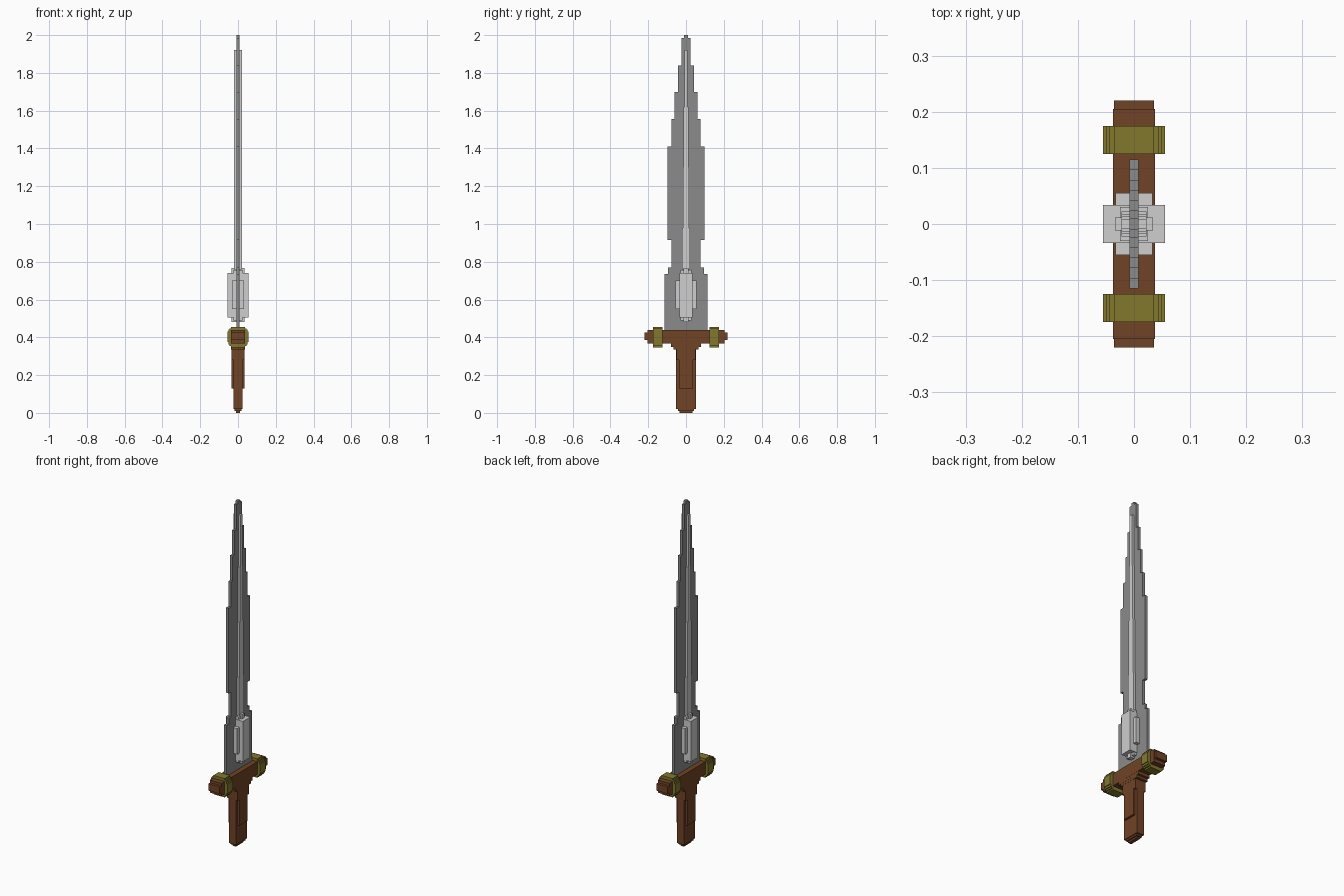
import bpy
import bmesh

cube = bpy.data.objects.get("Cube")
if cube:
    bpy.data.objects.remove(cube, do_unlink=True)


def material(name, rgb):
    mat = bpy.data.materials.new(name)
    mat.use_nodes = True
    mat.diffuse_color = (*rgb, 1)
    mat.node_tree.nodes["Principled BSDF"].inputs["Base Color"].default_value = (*rgb, 1)
    return mat


steel = material("dark steel", (0.26, 0.26, 0.26))
silver = material("pale silver", (0.62, 0.62, 0.62))
wood = material("brown wood", (0.16, 0.056, 0.019))
brass = material("aged brass", (0.225, 0.187, 0.027))


def finish(name, bm, mat):
    bmesh.ops.recalc_face_normals(bm, faces=bm.faces[:])
    mesh = bpy.data.meshes.new(name)
    bm.to_mesh(mesh)
    bm.free()
    mesh.materials.append(mat)
    obj = bpy.data.objects.new(name, mesh)
    bpy.context.collection.objects.link(obj)
    return obj


def boxes(name, mat, parts):
    """Centred blocks: half width x, half depth y, bottom z, top z."""
    bm = bmesh.new()
    for hx, hy, low, high in parts:
        verts = bmesh.ops.create_cube(bm, size=1)["verts"]
        bmesh.ops.scale(bm, vec=(2 * hx, 2 * hy, high - low), verts=verts)
        bmesh.ops.translate(bm, vec=(0, 0, (low + high) / 2), verts=verts)
    return finish(name, bm, mat)


def stepped(name, mat, levels, top, place, depth):
    """Extrude a mirrored stair outline given as (half width, bottom)."""
    side = []
    for i, (half, low) in enumerate(levels):
        high = levels[i + 1][1] if i + 1 < len(levels) else top
        side += [(half, low), (half, high)]
    outline = side + [(-a, z) for a, z in reversed(side)]
    bm = bmesh.new()
    face = bm.faces.new([bm.verts.new(place(a, z)) for a, z in outline])
    new = bmesh.ops.extrude_face_region(bm, geom=[face])["geom"]
    moved = [v for v in new if isinstance(v, bmesh.types.BMVert)]
    bmesh.ops.translate(bm, vec=depth, verts=moved)
    return finish(name, bm, mat)


# Blade: thin plate with a stair-stepped outline
stepped("blade", steel,
        [(0.115, 0.43), (0.096, 0.735), (0.078, 0.77), (0.098, 0.915),
         (0.078, 1.41), (0.06, 1.555), (0.043, 1.70), (0.025, 1.84),
         (0.01, 1.985)], 2.0,
        lambda a, z: (-0.008, a, z), (0.016, 0, 0))

# Raised central ridge narrowing toward the tip
stepped("blade_ridge", silver,
        [(0.022, 0.76), (0.017, 0.98), (0.013, 1.3), (0.009, 1.62)], 1.92,
        lambda a, z: (-0.022, a, z), (0.044, 0, 0))

# Faceted ornament at the foot of the blade
boxes("blade_ornament", silver,
      [(0.033, 0.055, 0.55, 0.70), (0.055, 0.034, 0.505, 0.74),
       (0.034, 0.012, 0.48, 0.767), (0.025, 0.03, 0.49, 0.757)])

# Crossguard with blunt stepped ends and a stepped throat
boxes("crossguard", wood,
      [(0.037, 0.205, 0.367, 0.44), (0.036, 0.22, 0.385, 0.425),
       (0.0365, 0.08, 0.35, 0.37), (0.036, 0.066, 0.336, 0.355)])

# Collars: blocky rounded bands around each arm
for label, y in (("front", -0.175), ("back", 0.125)):
    stepped(label + "_collar", brass,
            [(0.036, 0.347), (0.044, 0.355), (0.05, 0.363), (0.055, 0.374),
             (0.05, 0.43), (0.044, 0.441), (0.036, 0.448)], 0.456,
            lambda a, z: (a, y, z), (0, 0.05, 0))

# Grip with raised side panels and a tapered stepped foot
boxes("grip", wood,
      [(0.023, 0.052, 0.02, 0.345), (0.035, 0.037, 0.13, 0.345),
       (0.034, 0.0515, 0.28, 0.345), (0.018, 0.042, 0.01, 0.025),
       (0.01, 0.034, 0, 0.02)])
